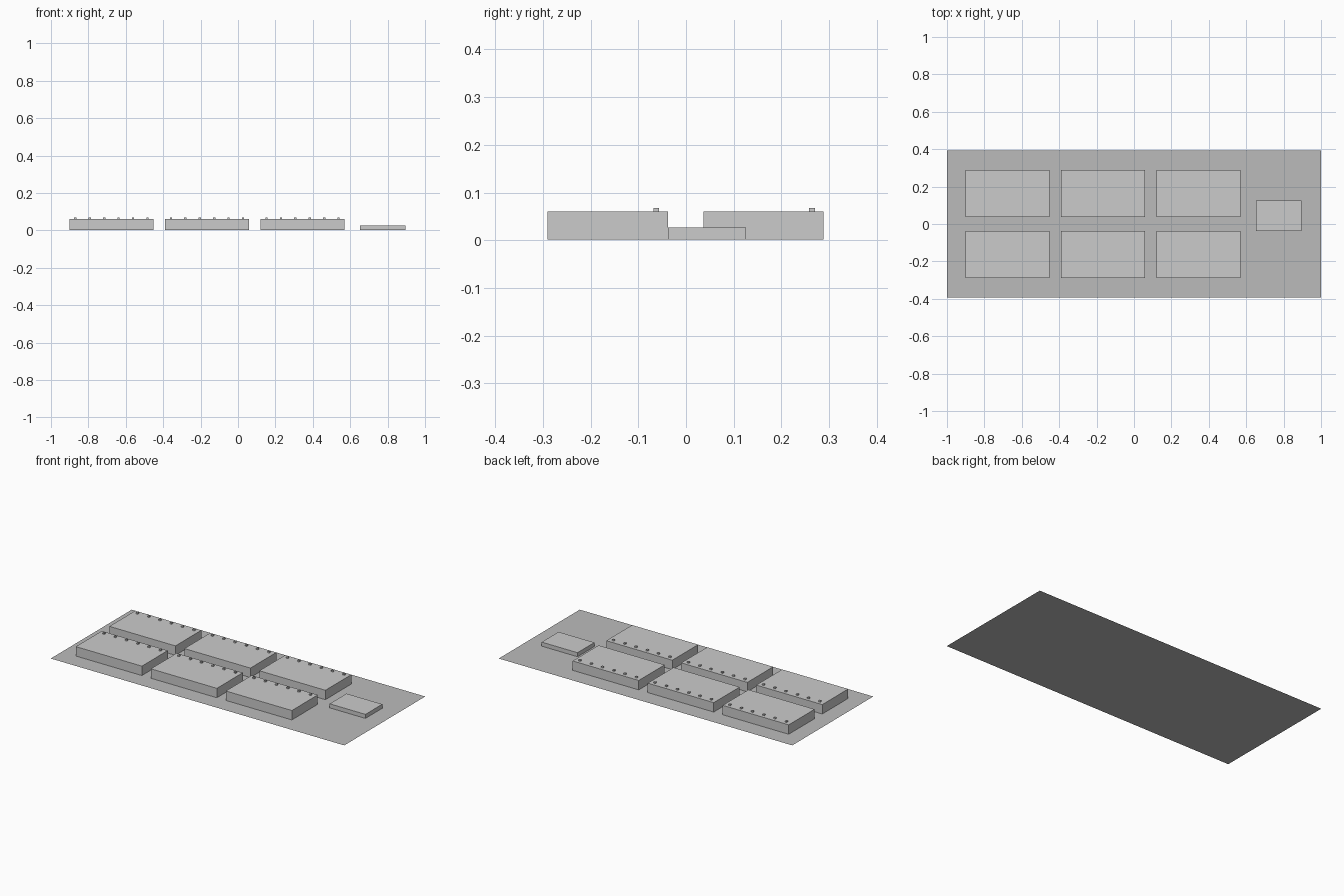
import bpy

if "Cube" in bpy.data.objects:
    bpy.data.objects.remove(bpy.data.objects["Cube"])


def box(name, x, y, z, sx, sy, sz):
    """Box centred on x, y with its underside at z."""
    bpy.ops.mesh.primitive_cube_add(size=1, location=(x, y, z + sz / 2))
    ob = bpy.context.object
    ob.name = name
    ob.scale = (sx, sy, sz)
    bpy.ops.object.transform_apply(location=False, rotation=False, scale=True)
    return ob


# flat ground sheet
bpy.ops.mesh.primitive_plane_add(size=1)
ground = bpy.context.object
ground.name = "ground_slab"
ground.scale = (2, 0.788, 1)
bpy.ops.object.transform_apply(location=False, rotation=False, scale=True)
grey = bpy.data.materials.new("ground_grey")
grey.diffuse_color = (0.5, 0.5, 0.5, 1)
grey.use_nodes = True
grey.node_tree.nodes["Principled BSDF"].inputs["Base Color"].default_value = grey.diffuse_color
ground.data.materials.append(grey)

# two rows of three halls, each with a line of roof vents near its back edge
for r, y in enumerate((-0.164, 0.1625)):
    for c in range(3):
        x = -0.677 + 0.511 * c
        box(f"hall_{r}_{c}", x, y, 0.002, 0.45, 0.252, 0.058)
        for i in range(6):
            box(f"roof_vent_{r}_{c}_{i}", x + 0.077 * (i - 2.5), y + 0.1015,
                0.06, 0.012, 0.012, 0.008)

# low office building to the right
box("office", 0.773, 0.044, 0.002, 0.244, 0.164, 0.025)
